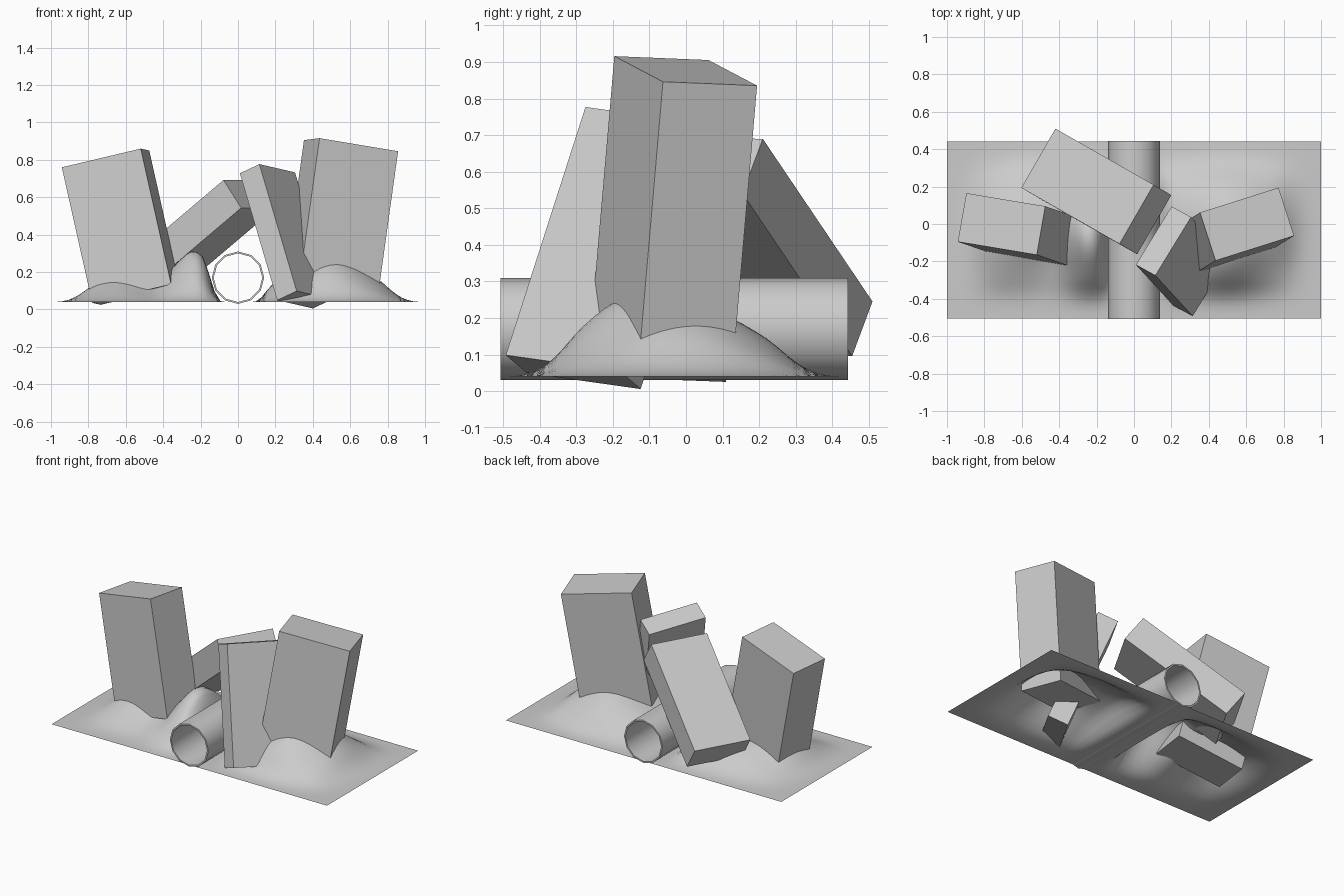
import bpy, bmesh, math
from mathutils import Vector

if "Cube" in bpy.data.objects:
    bpy.data.objects.remove(bpy.data.objects["Cube"])


def make_object(name, bm):
    bmesh.ops.recalc_face_normals(bm, faces=bm.faces)
    mesh = bpy.data.meshes.new(name)
    bm.to_mesh(mesh)
    bm.free()
    ob = bpy.data.objects.new(name, mesh)
    bpy.context.collection.objects.link(ob)
    return ob


def smooth(ob, angle):
    bpy.ops.object.select_all(action='DESELECT')
    ob.select_set(True)
    bpy.context.view_layer.objects.active = ob
    bpy.ops.object.shade_smooth_by_angle(angle=math.radians(angle))


def block(name, corner, p, q, depth):
    """Box from a face corner, its two neighbours, and a depth below that face."""
    o = Vector(corner)
    a, b = Vector(p) - o, Vector(q) - o
    b -= b.project(a)
    n = a.cross(b).normalized()
    n *= -depth if n.z > 0 else depth
    bm = bmesh.new()
    bmesh.ops.create_cube(bm, size=1)
    for v in bm.verts:
        s = v.co + Vector((.5, .5, .5))
        v.co = o + a * s.x + b * s.y + n * s.z
    return make_object(name, bm)


# Tilted stone blocks
block("left_block", (-.52, -.165, .86), (-.942, -.095, .76), (-.475, .095, .85), .745)
block("leaning_block", (.114, -.275, .777), (.305, .037, .733), (.015, -.21, .727), .74)
block("right_block", (.436, -.196, .916), (.856, -.063, .846), (.361, .064, .904), .75)
block("fallen_block", (.105, .21, .69), (-.42, .51, .245), (-.08, -.105, .69), .185)

# Open pipe with a thin wall
SIDES, R, T, Y0, Y1 = 12, .14, .01, -.507, .443
bm = bmesh.new()
rings = []
for r, y in ((R, Y0), (R, Y1), (R - T, Y1), (R - T, Y0)):
    rings.append([bm.verts.new((r * math.sin(2 * math.pi * i / SIDES), y,
                                .17 + r * math.cos(2 * math.pi * i / SIDES)))
                  for i in range(SIDES)])
for k in range(4):
    for i in range(SIDES):
        j = (i + 1) % SIDES
        m = (k + 1) % 4
        bm.faces.new((rings[k][i], rings[k][j], rings[m][j], rings[m][i]))
smooth(make_object("pipe", bm), 40)

# Earth mounds: x, y, height, x spread, y spread
MOUNDS = [(-.23, -.10, .24, .10, .17), (-.66, -.08, .11, .16, .16),
          (-.42, .12, .10, .20, .16), (.45, -.18, .15, .15, .13),
          (.64, -.02, .13, .16, .18), (.40, .12, .10, .18, .14),
          (.20, -.05, .05, .10, .20)]


def ramp(d, width):
    t = max(0, min(1, d / width))
    return t * t * (3 - 2 * t)


def height(x, y):
    h = sum(a * math.exp(-((x - cx) / sx) ** 2 / 2 - ((y - cy) / sy) ** 2 / 2)
            for cx, cy, a, sx, sy in MOUNDS)
    edge = ramp(1 - abs(x), .25) * ramp(y + .505, .22) * ramp(.44 - y, .22)
    return .04 + h * edge * ramp(abs(x) - .08, .11)


# Ground sheet with a trench under the pipe
NX, NY = 64, 30
bm = bmesh.new()
bmesh.ops.create_grid(bm, x_segments=NX, y_segments=NY, size=1)
for v in bm.verts:
    x, y = v.co.x, -.0325 + v.co.y * .4725
    v.co = (x, y, height(x, y))
smooth(make_object("ground_mounds", bm), 60)
